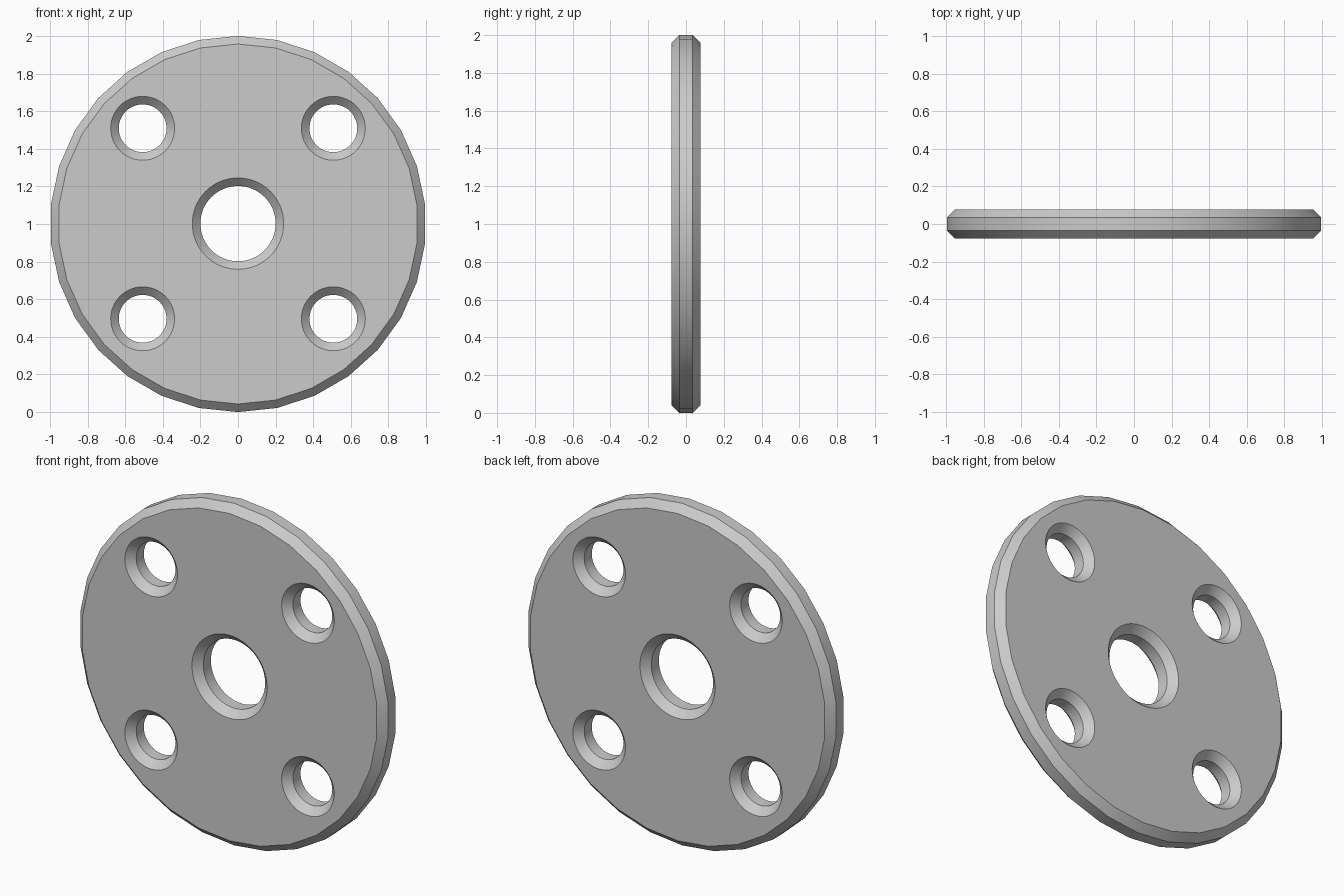
import bpy, bmesh
from math import sin, cos, pi, radians

if "Cube" in bpy.data.objects:
    bpy.data.objects.remove(bpy.data.objects["Cube"])

HALF, FLAT = 0.078, 0.035          # half thickness, half width of the straight wall
BEVEL = HALF - FLAT


def lathe(name, profile, sides, cx=0.0, cz=1.0):
    """Closed solid turned about the y axis from (radius, y) points."""
    bm = bmesh.new()
    rings = []
    for r, y in profile:
        rings.append([bm.verts.new((cx + r * sin(2 * pi * i / sides), y,
                                    cz + r * cos(2 * pi * i / sides)))
                      for i in range(sides)])
    for a, b in zip(rings, rings[1:]):
        for i in range(sides):
            j = (i + 1) % sides
            bm.faces.new((a[i], a[j], b[j], b[i]))
    bm.faces.new(rings[0])
    bm.faces.new(rings[-1])
    bmesh.ops.recalc_face_normals(bm, faces=bm.faces)
    me = bpy.data.meshes.new(name)
    bm.to_mesh(me)
    bm.free()
    ob = bpy.data.objects.new(name, me)
    bpy.context.collection.objects.link(ob)
    return ob


# Bevelled 30-sided plate
plate = lathe("plate", [(1 - BEVEL, -HALF), (1, -FLAT), (1, FLAT), (1 - BEVEL, HALF)], 30)


# Countersunk holes, chamfered on both faces
def cut_hole(r, cx, cz, sides):
    deep = 0.1
    wide = r + deep - FLAT
    cutter = lathe("hole_cutter", [(wide, -deep), (r, -FLAT), (r, FLAT), (wide, deep)],
                   sides, cx, cz)
    cutter.hide_render = True
    mod = plate.modifiers.new("hole", 'BOOLEAN')
    mod.operation = 'DIFFERENCE'
    mod.solver = 'EXACT'
    mod.object = cutter
    bpy.context.view_layer.objects.active = plate
    bpy.ops.object.modifier_apply(modifier=mod.name)
    bpy.data.objects.remove(cutter)


cut_hole(0.2, 0, 1.002, 64)
for x in (-0.507, 0.507):
    for z in (0.496, 1.509):
        cut_hole(0.127, x, z, 48)

# Smooth rims with sharp bevel edges
bpy.ops.object.select_all(action='DESELECT')
plate.select_set(True)
bpy.context.view_layer.objects.active = plate
bpy.ops.object.shade_smooth_by_angle(angle=radians(30))
